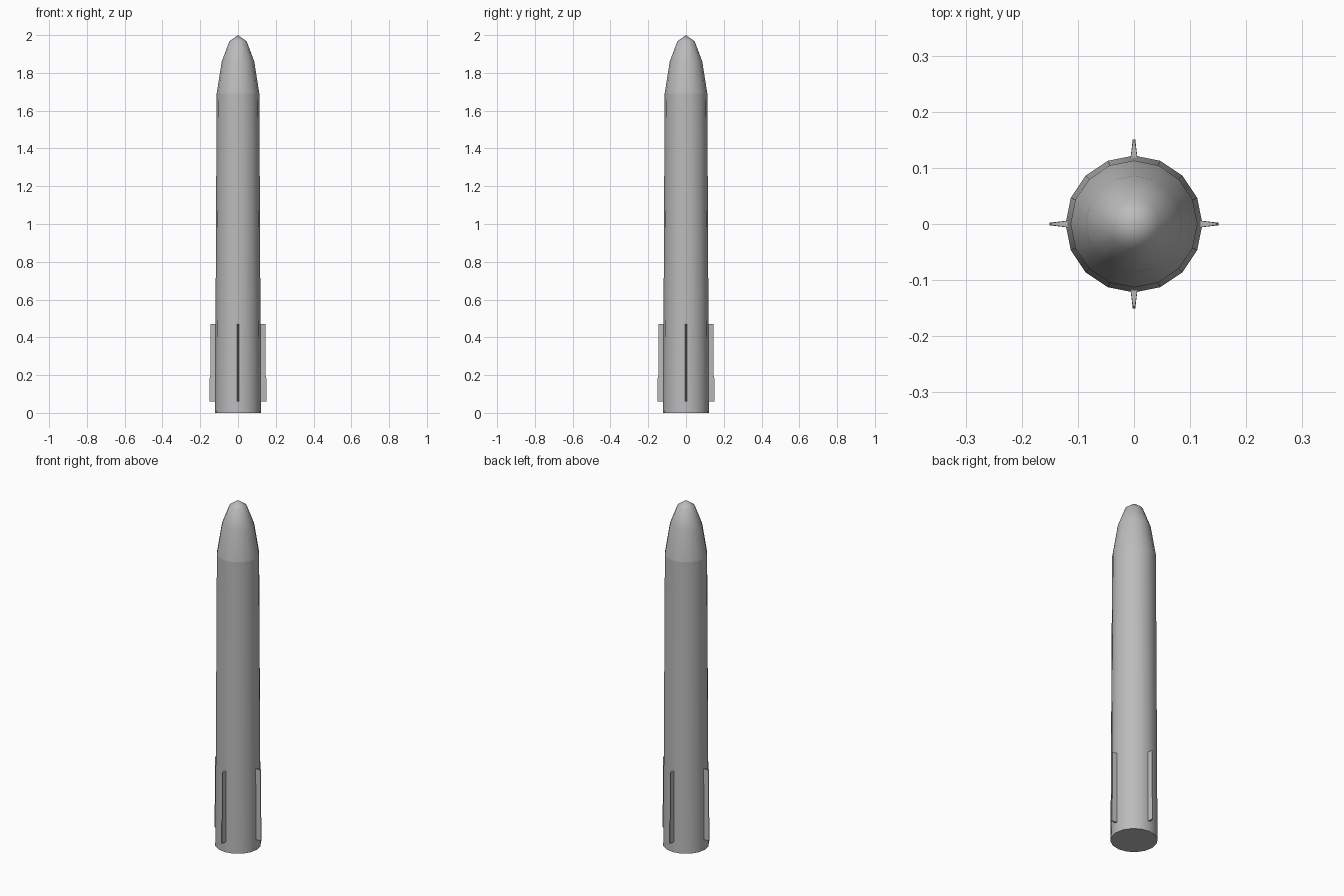
import bpy, bmesh, math
from mathutils import Matrix

if "Cube" in bpy.data.objects:
    bpy.data.objects.remove(bpy.data.objects["Cube"])

SIDES = 16

grey = bpy.data.materials.new("plain_grey")
grey.use_nodes = True
colour = (0.5, 0.5, 0.5, 1)
grey.diffuse_color = colour
grey.node_tree.nodes["Principled BSDF"].inputs["Base Color"].default_value = colour


def finish(name, bm, smooth):
    bmesh.ops.recalc_face_normals(bm, faces=bm.faces)
    mesh = bpy.data.meshes.new(name)
    bm.to_mesh(mesh)
    bm.free()
    mesh.materials.append(grey)
    obj = bpy.data.objects.new(name, mesh)
    bpy.context.collection.objects.link(obj)
    if smooth:
        bpy.ops.object.select_all(action='DESELECT')
        obj.select_set(True)
        bpy.context.view_layer.objects.active = obj
        bpy.ops.object.shade_smooth_by_angle(angle=math.radians(50))
    return obj


def lathe(name, profile):
    """Spin (radius, height) points; a zero radius closes to a point, other ends get caps."""
    bm = bmesh.new()
    rings = []
    for r, z in profile:
        if r == 0:
            rings.append([bm.verts.new((0, 0, z))] * SIDES)
        else:
            angles = [math.tau * i / SIDES for i in range(SIDES)]
            rings.append([bm.verts.new((r * math.cos(a), r * math.sin(a), z)) for a in angles])
    for low, high in zip(rings, rings[1:]):
        for i in range(SIDES):
            j = (i + 1) % SIDES
            corners = [low[i], low[j], high[j], high[i]]
            bm.faces.new(list(dict.fromkeys(corners)))
    for ring, (r, z) in ((rings[0], profile[0]), (rings[-1], profile[-1])):
        if r > 0:
            bm.faces.new(ring)
    return finish(name, bm, True)


# Gently tapered hull with a separate pointed nose
lathe("lower_body", [(0.122, 0), (0.121, 0.06), (0.119, 0.47)])
lathe("upper_body", [(0.119, 0.47), (0.113, 1.69)])
lathe("nose_cone", [(0.113, 1.69), (0.086, 1.86), (0.046, 1.967), (0, 2.0)])

# Four thin wedge fins, stepped out slightly at the foot
root, root_half, tip_half = 0.11, 0.007, 0.0022
outline = [(0.151, 0.06), (0.151, 0.18), (0.146, 0.2), (0.146, 0.47)]
for k, side in enumerate(("left", "back", "right", "front")):
    bm = bmesh.new()
    rows = []
    for r, z in outline:
        section = [(root, -root_half), (r, -tip_half), (r, tip_half), (root, root_half)]
        rows.append([bm.verts.new((x, y, z)) for x, y in section])
    for a, b in zip(rows, rows[1:]):
        for i in range(4):
            j = (i + 1) % 4
            bm.faces.new((a[i], a[j], b[j], b[i]))
    bm.faces.new(rows[0])
    bm.faces.new(rows[-1])
    bmesh.ops.transform(bm, matrix=Matrix.Rotation(k * math.pi / 2, 4, 'Z'), verts=bm.verts)
    finish(side + "_fin", bm, False)
